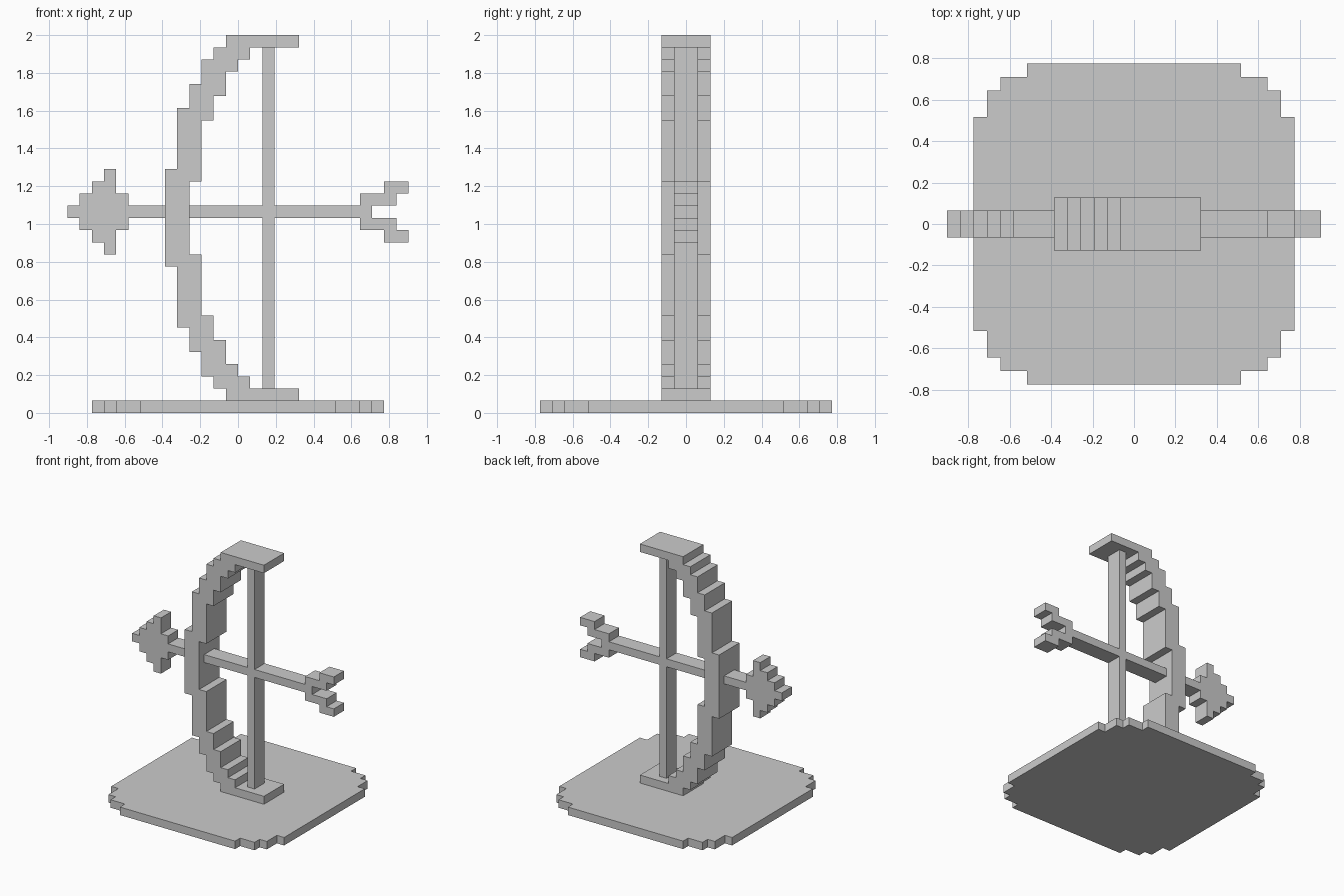
import bpy, bmesh
from mathutils import Vector

if "Cube" in bpy.data.objects:
    bpy.data.objects.remove(bpy.data.objects["Cube"])

V = 2 / 31  # one block; all sizes below are in blocks


def prism(name, outline, start, depth):
    """Extrude a closed outline of 3D points (in blocks) along a vector."""
    bm = bmesh.new()
    face = bm.faces.new([bm.verts.new(Vector(p) * V) for p in outline])
    new = bmesh.ops.extrude_face_region(bm, geom=[face])["geom"]
    verts = [g for g in new if isinstance(g, bmesh.types.BMVert)]
    bmesh.ops.translate(bm, verts=verts, vec=Vector(depth) * V)
    bmesh.ops.translate(bm, verts=bm.verts, vec=Vector(start) * V)
    bmesh.ops.recalc_face_normals(bm, faces=bm.faces)
    mesh = bpy.data.meshes.new(name)
    bm.to_mesh(mesh)
    bm.free()
    obj = bpy.data.objects.new(name, mesh)
    bpy.context.collection.objects.link(obj)
    return obj


def side_prism(name, profile, half):
    """Front-view (x, z) profile, centred on y = 0."""
    return prism(name, [(x, 0, z) for x, z in profile], (0, -half, 0), (0, 2 * half, 0))


def mirrored(half, mid):
    """Close a half profile by reflecting it about z = mid."""
    return half + [(x, 2 * mid - z) for x, z in reversed(half)]


# Stepped round-cornered base plate
corner = [(12, 8), (11, 8), (11, 10), (10, 10), (10, 11), (8, 11), (8, 12)]
right = [(x, -y) for x, y in reversed(corner)] + corner
plate = right + [(-x, -y) for x, y in right]
prism("base_plate", [(x, y, 0) for x, y in plate], (0, 0, 0), (0, 0, 1))

# Bow limb: outer and inner steps of the upper half, mirrored downwards
outer = [(-6, 20), (-5, 20), (-5, 25), (-4, 25), (-4, 27), (-3, 27), (-3, 29),
         (-2, 29), (-2, 30), (-1, 30), (-1, 31), (5, 31)]
inner = [(5, 30), (1, 30), (1, 29), (0, 29), (0, 28), (-1, 28), (-1, 26),
         (-2, 26), (-2, 24), (-3, 24), (-3, 19), (-4, 19)]
side_prism("bow_limb", mirrored(outer + inner, 16), 2)

# Bowstring above and below the arrow
for name, lo, hi in (("upper_string", 17, 30), ("lower_string", 2, 16)):
    side_prism(name, [(2, lo), (3, lo), (3, hi), (2, hi)], 1)

# Arrow: head, shaft and forked tail, mirrored about its axis
arrow = [(-14, 17), (-13, 17), (-13, 18), (-12, 18), (-12, 19), (-11, 19),
         (-11, 20), (-10, 20), (-10, 18), (-9, 18), (-9, 17), (10, 17),
         (10, 18), (12, 18), (12, 19), (14, 19), (14, 18), (13, 18),
         (13, 17), (11, 17)]
side_prism("arrow", mirrored(arrow, 16.5), 1)
